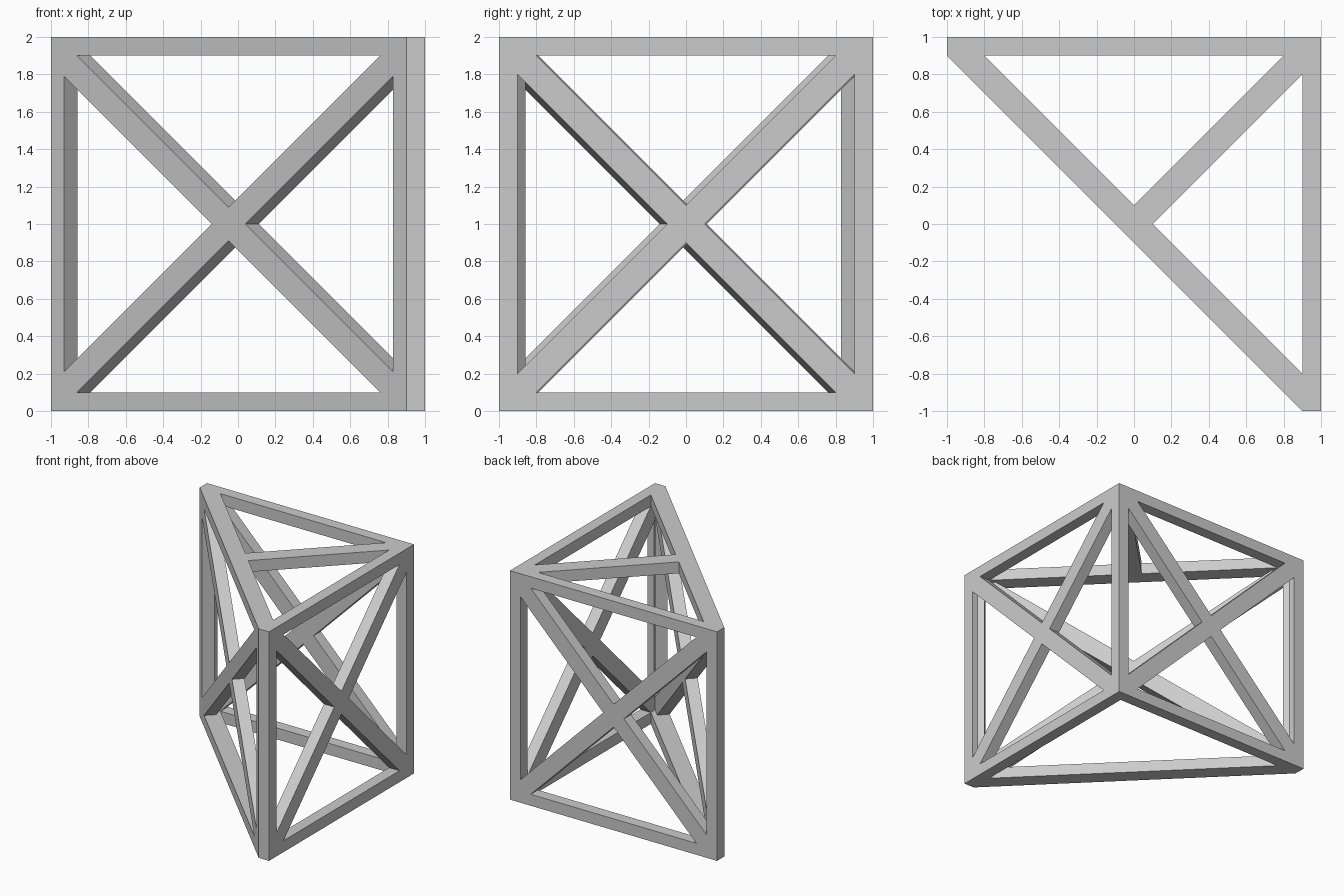
import bpy, bmesh
from math import sqrt
from mathutils import Vector

if "Cube" in bpy.data.objects:
    bpy.data.objects.remove(bpy.data.objects["Cube"])

Z = Vector((0, 0, 1))


def plate(name, outline, holes, origin, u, v, thick):
    """Flat outline with cut-out holes, extruded along u x v."""
    origin, u, v = Vector(origin), Vector(u), Vector(v)
    n = u.cross(v).normalized()
    bm = bmesh.new()
    edges = []
    for loop in [outline] + holes:
        vs = [bm.verts.new(origin + u * a + v * b) for a, b in loop]
        edges += [bm.edges.new((vs[i - 1], vs[i])) for i in range(len(vs))]
    bmesh.ops.triangle_fill(bm, edges=edges, use_beauty=True, normal=n)
    res = bmesh.ops.extrude_face_region(bm, geom=bm.faces[:], use_keep_orig=True)
    moved = [g for g in res["geom"] if isinstance(g, bmesh.types.BMVert)]
    bmesh.ops.translate(bm, verts=moved, vec=n * thick)
    bmesh.ops.recalc_face_normals(bm, faces=bm.faces[:])
    me = bpy.data.meshes.new(name)
    bm.to_mesh(me)
    bm.free()
    ob = bpy.data.objects.new(name, me)
    bpy.context.collection.objects.link(ob)
    return ob


def cross_panel(name, w, a, h, origin, u):
    """Upright frame with X brace: half width w, inner half width a, brace half width h."""
    holes = []
    for s in (-1, 1):
        holes.append([(s * a, a - h), (s * a, h - a), (s * h, 0)])
        holes.append([(h - 0.9, s * 0.9), (0.9 - h, s * 0.9), (0, s * h)])
    plate(name, [(-w, -1), (w, -1), (w, 1), (-w, 1)], holes, origin, u, Z, 0.1)


# Three upright braced sides
cross_panel("back_panel", 1, 0.9, 0.1, (0, 1, 1), (1, 0, 0))
cross_panel("right_panel", 1, 0.9, 0.1, (1, 0, 1), (0, -1, 0))
cross_panel("slanted_panel", 0.95, 0.88, 0.09, (-0.05, -0.05, 1), (-1, 1, 0))

# Triangular top (with centre strut) and bottom frames
tri = [(-1, 1), (-1, 0.9), (0.9, -1), (1, -1), (1, 1)]
plate("top_frame", tri,
      [[(-0.8, 0.9), (0.8, 0.9), (0, 0.1)], [(0.9, 0.8), (0.9, -0.8), (0.1, 0)]],
      (0, 0, 1.9), (1, 0, 0), (0, 1, 0), 0.1)
plate("bottom_frame", tri, [[(-0.8, 0.9), (0.9, 0.9), (0.9, -0.8)]],
      (0, 0, 0), (1, 0, 0), (0, 1, 0), 0.1)
